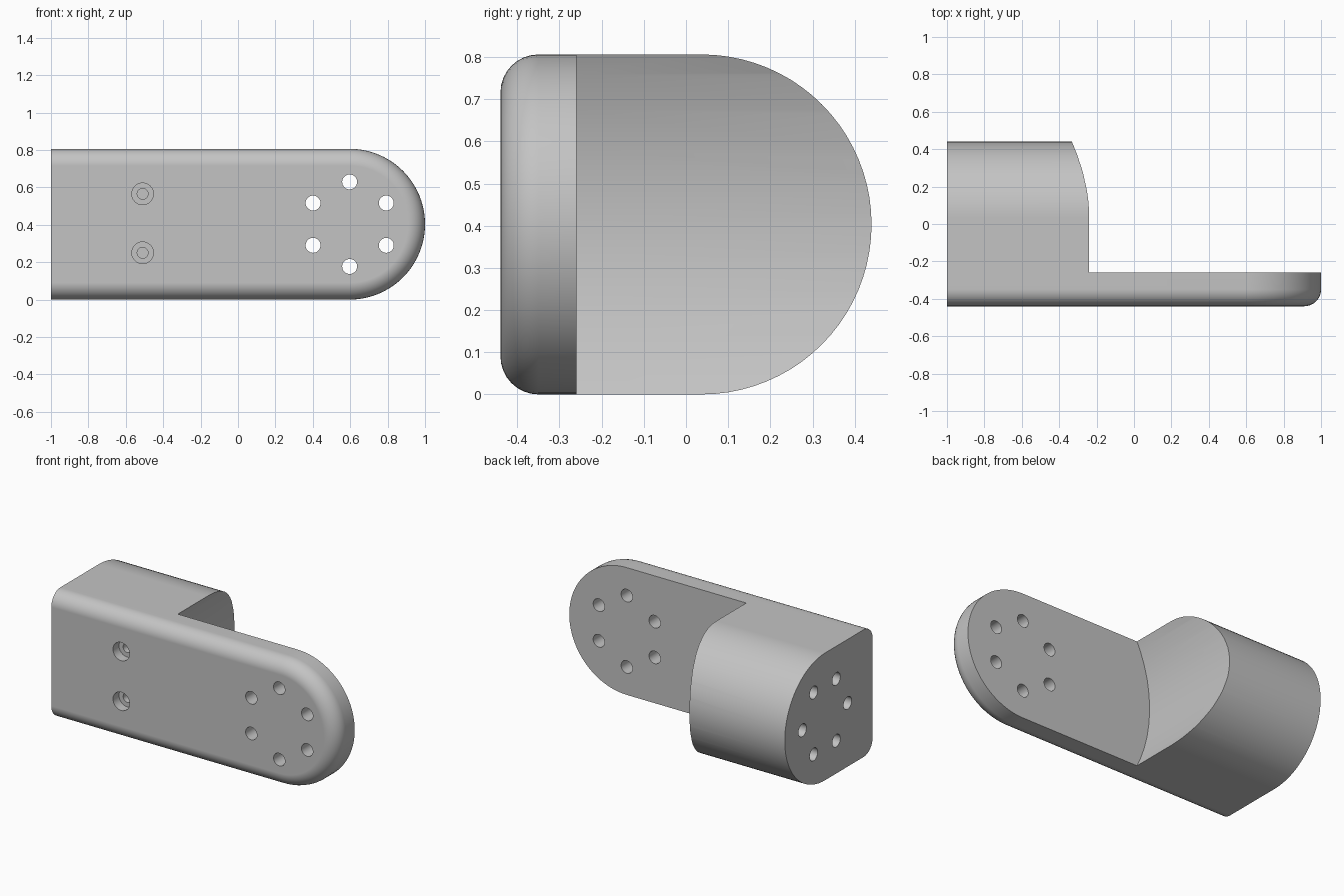
import bpy, bmesh, math
from mathutils import Matrix, Vector

if "Cube" in bpy.data.objects:
    bpy.data.objects.remove(bpy.data.objects["Cube"], do_unlink=True)

# Main dimensions
R = 0.403            # half height, also the end radius
FRONT, INNER = -0.44, -0.26
FILLET = 0.09
TIP_X = 1.0 - R      # centre of the rounded plate end
BACK_Y = 0.44 - R    # centre of the rounded block back
HOLE_R, RING_R = 0.04, 0.226

grey = bpy.data.materials.new("light grey")
grey.use_nodes = True
grey.diffuse_color = (0.55, 0.55, 0.55, 1)
grey.node_tree.nodes["Principled BSDF"].inputs["Base Color"].default_value = grey.diffuse_color


def make_object(name, bm):
    bmesh.ops.recalc_face_normals(bm, faces=bm.faces)
    mesh = bpy.data.meshes.new(name)
    bm.to_mesh(mesh)
    bm.free()
    mesh.materials.append(grey)
    obj = bpy.data.objects.new(name, mesh)
    bpy.context.collection.objects.link(obj)
    return obj


def loft(name, rings):
    """Skin a stack of equal-length closed rings and cap both ends."""
    bm = bmesh.new()
    loops = [[bm.verts.new(p) for p in ring] for ring in rings]
    for a, b in zip(loops, loops[1:]):
        for i in range(len(a)):
            j = (i + 1) % len(a)
            bm.faces.new((a[i], a[j], b[j], b[i]))
    bm.faces.new(loops[0])
    bm.faces.new(loops[-1])
    return make_object(name, bm)


def add_cylinder(bm, axis, start, end, radius, a, b, segments=32):
    """Cylinder along X (a, b = y, z) or along Y (a, b = x, z)."""
    mid = (start + end) / 2
    if axis == "X":
        place = Matrix.Translation((mid, a, b)) @ Matrix.Rotation(math.pi / 2, 4, "Y")
    else:
        place = Matrix.Translation((a, mid, b)) @ Matrix.Rotation(math.pi / 2, 4, "X")
    bmesh.ops.create_cone(bm, cap_ends=True, segments=segments, radius1=radius,
                          radius2=radius, depth=end - start, matrix=place)


def combine(target, tool, operation):
    """Apply a boolean and discard the tool object."""
    tool.hide_render = True
    mod = target.modifiers.new("boolean", "BOOLEAN")
    mod.operation, mod.solver, mod.object = operation, "EXACT", tool
    bpy.context.view_layer.objects.active = target
    bpy.ops.object.modifier_apply(modifier=mod.name)
    bpy.data.objects.remove(tool, do_unlink=True)


def half_circle(steps):
    return [math.pi * (i / steps - 0.5) for i in range(steps + 1)]


# Plate: round at the tip, flat at the block end, filleted front edge
def plate_ring(y, radius):
    ring = [Vector((TIP_X + radius * math.cos(t), y, R + radius * math.sin(t)))
            for t in half_circle(40)]
    return ring + [Vector((-1, y, R + radius)), Vector((-1, y, R - radius))]


rings = []
for i in range(9):
    t = math.pi / 2 * i / 8
    rings.append(plate_ring(FRONT + FILLET * (1 - math.cos(t)),
                            R - FILLET * (1 - math.sin(t))))
rings.append(plate_ring(INNER, R))
bracket = loft("bracket", rings)

# Block: D-shaped section swept along X
profile = [(BACK_Y + R * math.cos(t), R + R * math.sin(t)) for t in half_circle(40)]
profile += [(INNER - 0.06, 2 * R), (INNER - 0.06, 0)]
block = loft("block", [[Vector((x, y, z)) for y, z in profile] for x in (-1, -0.1)])

# Curved clearance around the plate end
bm = bmesh.new()
add_cylinder(bm, "Y", INNER, 0.8, 0.93, TIP_X, R, 64)
combine(block, make_object("clearance_cutter", bm), "DIFFERENCE")
combine(bracket, block, "UNION")

# Bolt circles: through the plate, blind in the block end
bm = bmesh.new()
for k in range(6):
    t = math.radians(60 * k)
    across, along = RING_R * math.sin(t), RING_R * math.cos(t)
    add_cylinder(bm, "Y", -0.6, 0, HOLE_R, TIP_X + across, R + along)
    add_cylinder(bm, "X", -1.2, -0.75, HOLE_R, BACK_Y + along, R + across)
# Counterbores on the front
for z in (0.25, 0.565):
    add_cylinder(bm, "Y", -0.6, FRONT + 0.06, 0.058, -0.51, z)
combine(bracket, make_object("hole_cutter", bm), "DIFFERENCE")

# Narrow bores behind the counterbores
bm = bmesh.new()
for z in (0.25, 0.565):
    add_cylinder(bm, "Y", -0.5, -0.14, 0.029, -0.51, z)
combine(bracket, make_object("bore_cutter", bm), "DIFFERENCE")

# Smooth curved surfaces, keep the machined edges crisp
for obj in bpy.context.selected_objects:
    obj.select_set(False)
bracket.select_set(True)
bpy.context.view_layer.objects.active = bracket
bpy.ops.object.shade_smooth_by_angle(angle=math.radians(30))
weighted = bracket.modifiers.new("weighted_normals", "WEIGHTED_NORMAL")
weighted.keep_sharp = True
